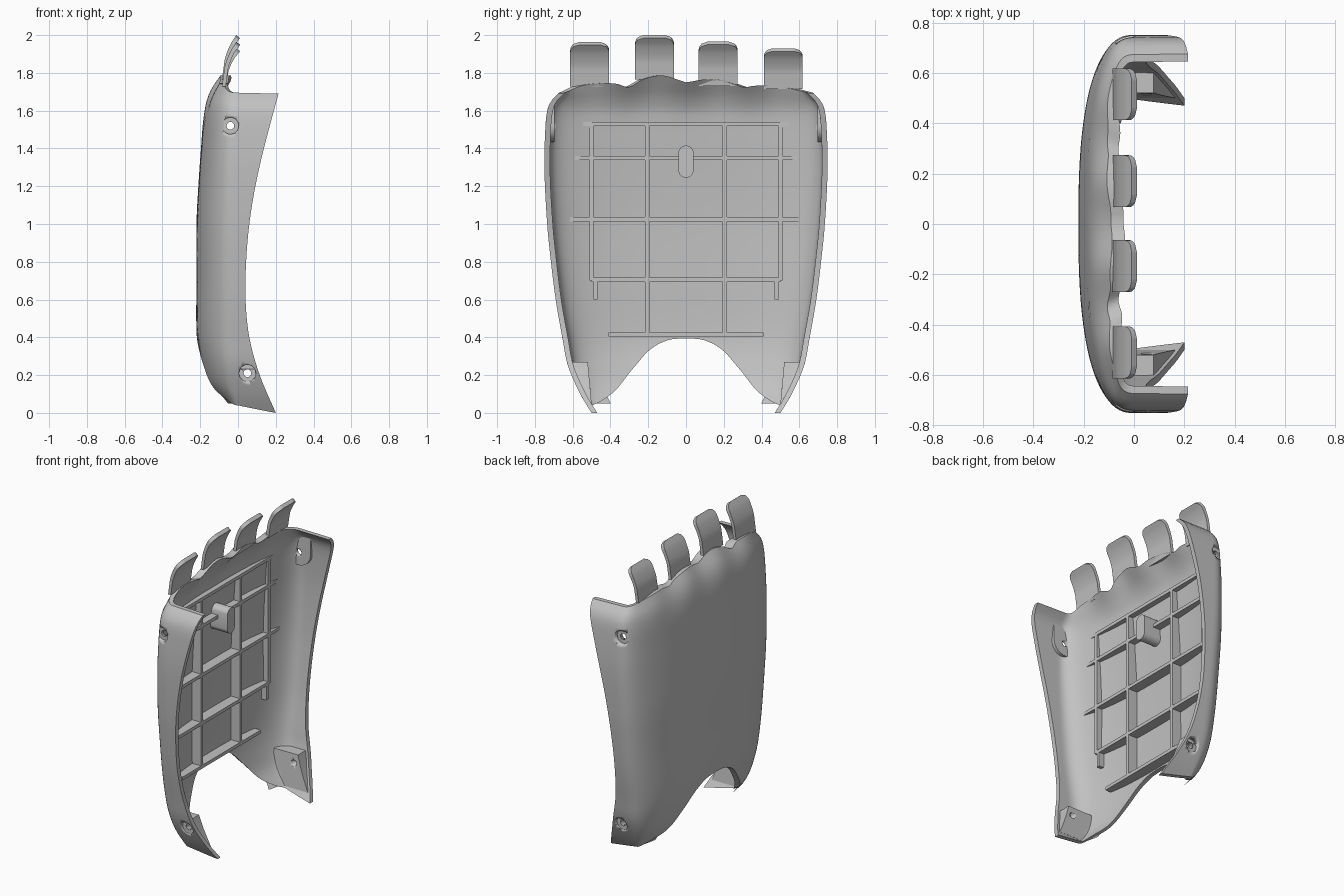
import bpy, bmesh, math

if "Cube" in bpy.data.objects:
    bpy.data.objects.remove(bpy.data.objects["Cube"])

N = 2.6  # roundness of the shell cross-section

grey = bpy.data.materials.new("plain_grey")
grey.diffuse_color = (0.54, 0.54, 0.54, 1)
grey.use_nodes = True
grey.node_tree.nodes["Principled BSDF"].inputs["Base Color"].default_value = grey.diffuse_color


def curve(pts):
    """Smooth interpolation through (key, value) points."""
    def slope(i):
        a, b = pts[max(i - 1, 0)], pts[min(i + 1, len(pts) - 1)]
        return (b[1] - a[1]) / (b[0] - a[0])

    def f(k):
        k = min(max(k, pts[0][0]), pts[-1][0])
        i = 0
        while i < len(pts) - 2 and k > pts[i + 1][0]:
            i += 1
        (k0, v0), (k1, v1) = pts[i], pts[i + 1]
        h = k1 - k0
        s = (k - k0) / h
        return ((2*s**3 - 3*s*s + 1) * v0 + (s**3 - 2*s*s + s) * h * slope(i)
                + (3*s*s - 2*s**3) * v1 + (s**3 - s*s) * h * slope(i + 1))
    return f


# Shell outline by height: half width, depth of the back, open edge
half_width = curve([(0, .5), (.1, .56), (.25, .625), (.4, .655), (.6, .69), (.8, .715), (1, .735),
                    (1.3, .75), (1.5, .745), (1.6, .735), (1.65, .715), (1.7, .67), (1.8, .66)])
depth = curve([(0, .03), (.04, .06), (.13, .15), (.25, .192), (.4, .218), (.7, .22), (1, .22),
               (1.2, .21), (1.4, .196), (1.6, .178), (1.7, .15), (1.8, .085)])
open_edge = curve([(0, .2), (.2, .115), (.4, .06), (.6, .04), (.8, .043), (1, .06),
                   (1.2, .092), (1.4, .137), (1.7, .217)])
# Arched bottom edge and scalloped top edge
bottom_edge = curve([(0, .395), (.155, .385), (.31, .335), (.45, .25), (.667, .13), (.85, .07), (1, .04)])
top_edge = curve([(-.67, 1.695), (-.6, 1.73), (-.5, 1.745), (-.4, 1.742), (-.33, 1.725), (-.25, 1.765),
                  (-.15, 1.787), (-.08, 1.775), (0, 1.75), (.08, 1.763), (.18, 1.765), (.27, 1.745),
                  (.33, 1.725), (.4, 1.732), (.5, 1.732), (.6, 1.715), (.67, 1.695)])


def scallop(y, z):
    fade = min(max((z - 1.5) / .25, 0), 1) ** 2
    return .014 * fade * (math.cos(2 * math.pi * (y - .167) / .335) - 1)


def section(r, z, inset=0.0):
    """Point on the rounded back: r is 0 at the middle and +-1 at the side walls."""
    y = r * (half_width(z) - inset)
    d = max(depth(z) - inset, .012)
    a = min(abs(r), 1)
    return -d * (1 - a ** N) ** (1 / N) - scallop(y, z) * (1 - a ** 4), y


def back_x(y, z):
    return section(max(-1, min(1, y / half_width(z))), z)[0]


def side_y(x, z):
    r = min(max(-x, 0) / depth(z), 1)
    return half_width(z) * (1 - r ** N) ** (1 / N)


def new_object(name, verts, faces, smooth=30):
    me = bpy.data.meshes.new(name)
    me.from_pydata(verts, [], faces)
    bm = bmesh.new()
    bm.from_mesh(me)
    bmesh.ops.recalc_face_normals(bm, faces=bm.faces)
    bm.to_mesh(me)
    bm.free()
    me.materials.append(grey)
    ob = bpy.data.objects.new(name, me)
    bpy.context.collection.objects.link(ob)
    bpy.context.view_layer.objects.active = ob
    bpy.ops.object.select_all(action='DESELECT')
    ob.select_set(True)
    bpy.ops.object.shade_smooth_by_angle(angle=math.radians(smooth))
    return ob


def grid_faces(nu, nv, start=0):
    return [(start + i * nv + j, start + (i + 1) * nv + j, start + (i + 1) * nv + j + 1, start + i * nv + j + 1)
            for i in range(nu - 1) for j in range(nv - 1)]


def slab(name, front, back, nu, nv):
    """Closed solid between two matching point grids."""
    n = nu * nv
    faces = grid_faces(nu, nv) + [f[::-1] for f in grid_faces(nu, nv, n)]
    rim = ([i * nv for i in range(nu)] + [(nu - 1) * nv + j for j in range(1, nv)]
           + [i * nv + nv - 1 for i in range(nu - 2, -1, -1)] + list(range(nv - 2, 0, -1)))
    faces += [(a, b, b + n, a + n) for a, b in zip(rim, rim[1:] + rim[:1])]
    return new_object(name, front + back, faces)


# Curved shell: outer skin and an inset inner skin
NU, NV = 121, 56
outer, inner = [], []
for i in range(NU):
    s = 2 * i / (NU - 1) - 1
    t, sign = abs(s), (1 if s >= 0 else -1)
    r = min(math.sin(t / .85 * math.pi / 2), 1) ** (2 / N) if t < .85 else 1
    k = max(0, (t - .85) / .15)
    z0 = bottom_edge(r) * (1 - k)
    z1 = top_edge(sign * r * .67) - .005 * k
    for j in range(NV):
        z = z0 + (z1 - z0) * j / (NV - 1)
        wall = .03 + .02 * max(0, min(1, (z - 1.6) / .12)) * (1 - r ** 6)
        for skin, inset in ((outer, 0), (inner, wall)):
            x, y = section(sign * r, z, inset)
            skin.append((x + k * open_edge(z), y, z))
shell = slab("shell", outer, inner, NU, NV)


# Reinforcing ribs that follow the inside of the back
def rib(name, p, q, front=-.12, n=32):
    (y0, z0), (y1, z1) = p, q
    w = .011
    dy, dz = (0, w) if z0 == z1 else (w, 0)
    fr, bk = [], []
    for i in range(n):
        y, z = y0 + (y1 - y0) * i / (n - 1), z0 + (z1 - z0) * i / (n - 1)
        b = back_x(y, z) + .015
        f = max(front, b + .004)
        for s in (-1, 1):
            fr.append((f, y + s * dy, z + s * dz))
            bk.append((b, y + s * dy, z + s * dz))
    return slab(name, fr, bk, n, 2)


for z, a in ((1.53, .63), (1.35, .64), (1.025, .64), (.705, .5), (.415, .41)):
    rib("cross_rib", (-a, z), (a, z))
for s in (-1, 1):
    rib("inner_upright_rib", (s * .205, .415), (s * .205, 1.53))
    rib("outer_upright_rib", (s * .5, .7), (s * .5, 1.53))
    rib("lower_upright_rib", (s * .48, .6), (s * .48, .705))

# Oval locating post
ring = []
for i in range(32):
    a = 2 * math.pi * i / 32
    ring.append((.04 * math.cos(a), 1.33 + .04 * math.sin(a) + (.045 if i < 16 else -.045)))
pv = [(x, y, z) for x in (-.19, -.05) for y, z in ring]
new_object("post", pv, [tuple(range(32)), tuple(range(32, 64))]
           + [(i, (i + 1) % 32, (i + 1) % 32 + 32, i + 32) for i in range(32)])

# Hooked tabs along the top
hook = curve([(0, -.076), (.25, -.068), (.5, -.058), (.8, -.03), (1, .0)])
for y, top in ((-.51, 1.963), (-.167, 2.0), (.17, 1.965), (.515, 1.93)):
    fr, bk = [], []
    nz, ny, low = 24, 17, top - (.235 if top > 1.95 else .215)
    for i in range(nz):
        t = i / (nz - 1)
        z = low + (top - low) * t
        # rounded upper corners
        over = max(0, (z - (top - .045)) / .045)
        w = .103 - .045 * (1 - math.sqrt(max(0, 1 - over * over)))
        for j in range(ny):
            yy = y + w * (2 * j / (ny - 1) - 1)
            fr.append((hook(t) + .011, yy, z - .016 * t * t))
            bk.append((hook(t) - .009, yy, z))
    slab("tab", fr, bk, nz, ny)


# Screw bosses inside the side walls, and their countersunk holes
def cutter(s, x, z, w):
    """Stepped round cutter: wide outside, narrow through the boss."""
    steps = ((.4, .02), (w - .022, .02), (w - .022, .044), (.9, .044))
    n = 32
    vs = [(x + r * math.cos(2 * math.pi * i / n), s * y, z + r * math.sin(2 * math.pi * i / n))
          for y, r in steps for i in range(n)]
    fs = [(k * n + i, k * n + (i + 1) % n, (k + 1) * n + (i + 1) % n, (k + 1) * n + i)
          for k in range(3) for i in range(n)]
    c = new_object("hole_cutter", vs, fs + [tuple(range(n)), tuple(range(3 * n, 4 * n))])
    c.hide_render = True
    c.hide_set(True)
    return c


def face_count(ob):
    return len(ob.evaluated_get(bpy.context.evaluated_depsgraph_get()).data.polygons)


def cut(ob, c):
    """Cut a hole, keeping the first solver that leaves the part whole."""
    before = face_count(ob)
    m = ob.modifiers.new("hole", 'BOOLEAN')
    m.operation, m.object = 'DIFFERENCE', c
    for solver in ('MANIFOLD', 'EXACT', 'FLOAT'):
        m.solver = solver
        bpy.context.view_layer.update()
        if face_count(ob) > .8 * before and face_count(ob) != before:
            return
    ob.modifiers.remove(m)


for s in (-1, 1):
    fr, bk = [], []
    for i in range(12):  # lower corner boss
        z = .05 + .22 * i / 11
        x0 = max(-.1, -.75 * depth(z))
        for j in range(12):
            x = x0 + (open_edge(z) - .015 - x0) * j / 11
            out = side_y(x, z) - .012
            fr.append((x, s * min(.5 + .02 * i / 11, out - .004), z))
            bk.append((x, s * out, z))
    lower = slab("lower_boss", fr, bk, 12, 12)
    fr, bk = [], []
    for i in range(20):  # rounded upper boss
        z = 1.435 + .215 * i / 19
        w = .085 * math.sqrt(max(.01, 1 - max(0, (1.52 - z) / .086) ** 2))
        for j in range(14):
            x = -.04 + w * (2 * j / 13 - 1)
            out = side_y(x, z) - .012
            fr.append((x, s * min(.695, out - .004), z))
            bk.append((x, s * out, z))
    upper = slab("upper_boss", fr, bk, 20, 14)
    for boss, x, z in ((lower, .05, .21), (upper, -.04, 1.52)):
        hole = cutter(s, x, z, side_y(x, z))
        for ob in (shell, boss):
            cut(ob, hole)
